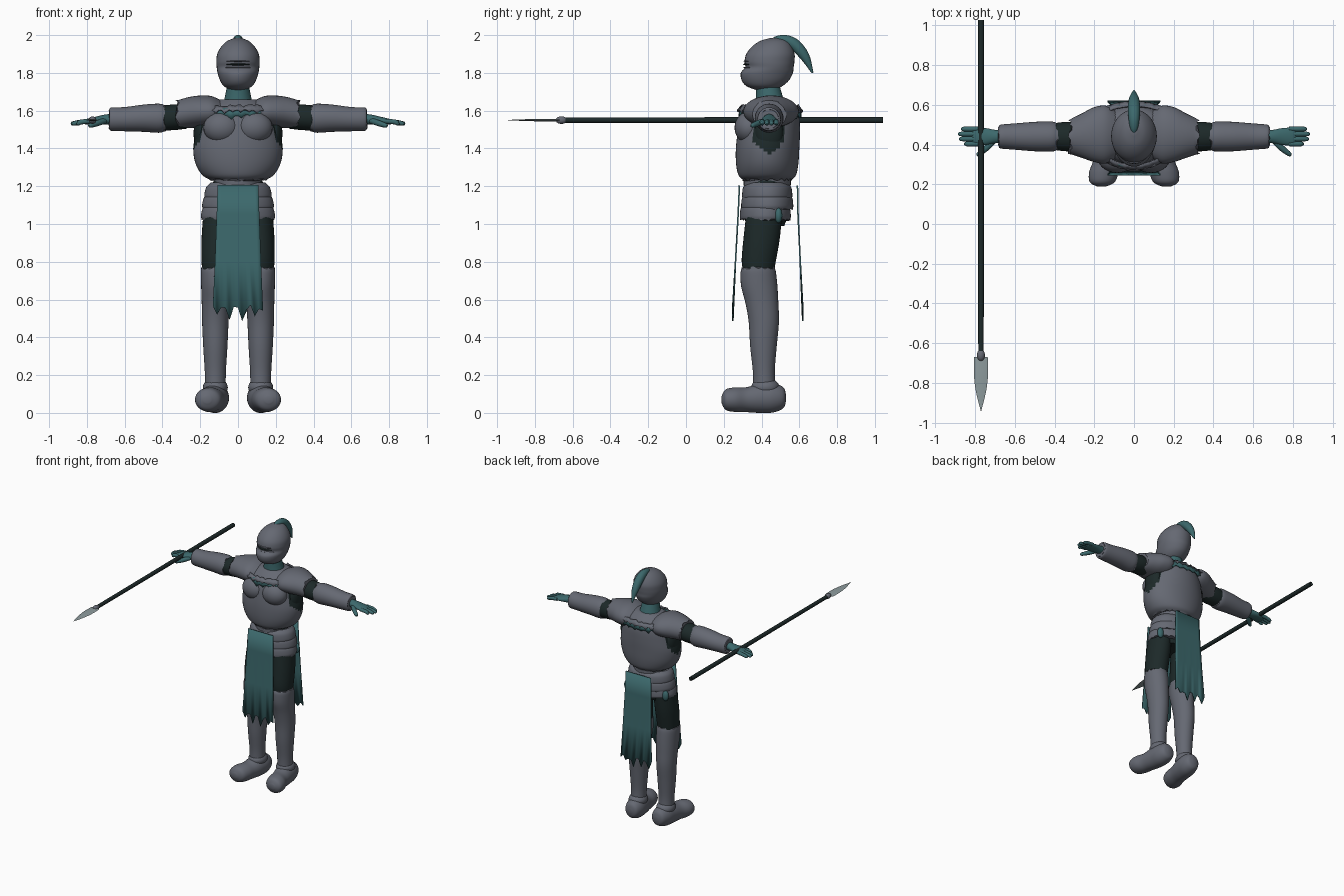
import bpy, bmesh, math, random
from mathutils import Vector

random.seed(4)
scene = bpy.context.scene
if "Cube" in scene.objects:
    bpy.data.objects.remove(scene.objects["Cube"])


def material(name, rgb):
    m = bpy.data.materials.new(name)
    m.use_nodes = True
    m.diffuse_color = (*rgb, 1)
    m.node_tree.nodes["Principled BSDF"].inputs["Base Color"].default_value = (*rgb, 1)
    return m


STEEL = material("steel grey", (0.13, 0.14, 0.17))
TEAL = material("teal cloth", (0.045, 0.14, 0.15))
DARK = material("dark cloth", (0.012, 0.022, 0.022))
BLADE = material("pale blade", (0.27, 0.33, 0.34))
made = []


def finish(name, bm, mat, mirror=False):
    bmesh.ops.recalc_face_normals(bm, faces=bm.faces)
    mesh = bpy.data.meshes.new(name)
    bm.to_mesh(mesh)
    bm.free()
    ob = bpy.data.objects.new(name, mesh)
    mesh.materials.append(mat)
    scene.collection.objects.link(ob)
    if mirror:
        ob.modifiers.new("Mirror", "MIRROR").use_clip = False
        ob.modifiers["Mirror"].use_mirror_merge = False
    made.append(ob)
    return ob


def spline(rows, steps):
    """Smooth interpolation through rows of numbers."""
    out = []
    for i in range(len(rows) - 1):
        a, b, c, d = (Vector(rows[max(0, min(len(rows) - 1, i + k))]) for k in (-1, 0, 1, 2))
        for s in range(steps):
            t = s / steps
            out.append(b + (c - a) * t / 2 + (a * 2 - b * 5 + c * 4 - d) * t * t / 2
                       + (b * 3 - a - c * 3 + d) * t ** 3 / 2)
    return out + [Vector(rows[-1])]


def loft(name, mat, axis, rows, mirror=False, rag_start=0, rag_end=0, n=32, steps=5):
    """Ellipse rings along an axis: position, two centres, two radii."""
    bm = bmesh.new()
    rings = []
    data = spline(rows, steps)
    for i, (t, a, b, ra, rb) in enumerate(data):
        rag = rag_start if i == 0 else rag_end if i == len(data) - 1 else 0
        ring = []
        for k in range(n):
            ang = math.tau * k / n
            u, v = a + ra * math.cos(ang), b + rb * math.sin(ang)
            w = t + random.uniform(-rag, rag)
            ring.append(bm.verts.new({"x": (w, u, v), "y": (u, w, v), "z": (u, v, w)}[axis]))
        rings.append(ring)
    for r, q in zip(rings, rings[1:]):
        for k in range(n):
            bm.faces.new((r[k], r[(k + 1) % n], q[(k + 1) % n], q[k]))
    bm.faces.new(rings[0])
    bm.faces.new(rings[-1])
    return finish(name, bm, mat, mirror)


def ball(name, mat, centre, radii, mirror=False):
    bm = bmesh.new()
    bmesh.ops.create_uvsphere(bm, u_segments=28, v_segments=16, radius=1)
    for v in bm.verts:
        v.co = Vector(c + r * x for c, r, x in zip(centre, radii, v.co))
    return finish(name, bm, mat, mirror)


def tube(name, mat, points, mirror=False):
    """Round tube through x, y, z, radius points."""
    bm = bmesh.new()
    path = spline(points, 6)
    rings = []
    for i, p in enumerate(path):
        tan = (path[min(i + 1, len(path) - 1)] - path[max(i - 1, 0)]).to_3d()
        rot = tan.to_track_quat("Z", "X")
        rings.append([bm.verts.new(p.to_3d() + rot @ Vector(
            (p[3] * math.cos(math.tau * k / 14), p[3] * math.sin(math.tau * k / 14), 0))) for k in range(14)])
    for r, q in zip(rings, rings[1:]):
        for k in range(14):
            bm.faces.new((r[k], r[(k + 1) % 14], q[(k + 1) % 14], q[k]))
    bm.faces.new(rings[0])
    bm.faces.new(rings[-1])
    return finish(name, bm, mat, mirror)


def cloth(name, mat, rows, rag, top_rag=0, cols=12, bow=0):
    """Hanging sheet from rows of height, half width and depth, with a torn hem."""
    bm = bmesh.new()
    grid = []
    for i, (z, half, y) in enumerate(rows):
        line = []
        for k in range(cols + 1):
            u = 2 * k / cols - 1
            drop = 0
            if i == len(rows) - 1:
                drop = rag * (0.5 + random.random() / 2 if k % 3 == 1 else random.random() * 0.4)
            if i == 0:
                drop = random.uniform(-top_rag, top_rag)
            line.append(bm.verts.new((half * u, y + bow * u * u, z - drop)))
        grid.append(line)
    for r, q in zip(grid, grid[1:]):
        for k in range(cols):
            bm.faces.new((r[k], r[k + 1], q[k + 1], q[k]))
    ob = finish(name, bm, mat)
    mod = ob.modifiers.new("Thickness", "SOLIDIFY")
    mod.thickness, mod.offset = 0.008, 0
    return ob


# Helmet, visor slit, plume and neck
loft("helmet", STEEL, "z", [
    (1.71, 0, .42, .04, .05), (1.73, 0, .415, .075, .095), (1.76, 0, .42, .095, .125),
    (1.8, 0, .428, .108, .138), (1.83, 0, .442, .113, .128), (1.86, 0, .442, .115, .132),
    (1.9, 0, .447, .11, .128), (1.94, 0, .455, .088, .105), (1.97, 0, .465, .055, .07),
    (1.985, 0, .47, .015, .02)])
ball("visor_slit", DARK, (0, .405, 1.845), (.088, .103, .011))
for z in (1.828, 1.862):
    ball("visor_rim", STEEL, (0, .408, z), (.092, .105, .009))
tube("plume", TEAL, [(0, .45, 1.965, .008), (0, .48, 1.975, .02), (0, .53, 1.972, .028),
                     (0, .58, 1.945, .031), (0, .63, 1.885, .025), (0, .67, 1.8, .005)])
loft("neck", TEAL, "z", [(1.6, 0, .45, .1, .09), (1.65, 0, .445, .075, .075), (1.75, 0, .43, .055, .06)])

# Breastplate, with dark cloth showing at the armpits
torso = loft("breastplate", STEEL, "z", [
    (1.235, 0, .43, .15, .13), (1.26, 0, .43, .19, .153), (1.32, 0, .43, .225, .165),
    (1.4, 0, .432, .237, .168), (1.48, 0, .438, .222, .165), (1.56, 0, .445, .2, .155),
    (1.62, 0, .45, .17, .13), (1.66, 0, .45, .1, .08)], rag_start=.01, n=48)
torso.data.materials.append(DARK)
for f in torso.data.polygons:
    c = f.center
    if abs(c.x) > .15 and abs(c.y - .44) < .08 and c.z > 1.36 + abs(c.y - .44):
        f.material_index = 1
ball("chest_plate", STEEL, (.085, .335, 1.51), (.098, .078, .085), True)
ball("armpit_cloth", DARK, (.19, .44, 1.48), (.045, .075, .11), True)

# Torn collar bands over a teal scarf
for side, y, bow in (("front", .29, .06), ("back", .6, -.04)):
    out = -.008 if side == "front" else .008
    cloth(side + "_scarf", TEAL, [(1.61, .16, y + out / 2), (1.58, .165, y + out)], .03, .005, 18, bow)
    cloth(side + "_collar", STEEL, [(1.625, .17, y - out), (1.605, .175, y + 2 * out)], .02, .008, 24, bow)

# Arms, hands and fingers
loft("shoulder_plate", STEEL, "x", [
    (.08, .45, 1.59, .11, .06), (.14, .45, 1.595, .145, .082), (.2, .45, 1.595, .138, .085),
    (.26, .445, 1.59, .113, .082), (.32, .44, 1.58, .088, .075)], True, rag_end=.012)
loft("upper_arm", DARK, "x", [(.27, .44, 1.57, .07, .065), (.34, .44, 1.565, .074, .068),
                              (.42, .44, 1.56, .065, .065)], True)
loft("forearm_plate", STEEL, "x", [
    (.39, .44, 1.56, .07, .07), (.42, .44, 1.56, .076, .077), (.5, .44, 1.56, .074, .072),
    (.6, .44, 1.555, .066, .064), (.67, .44, 1.555, .06, .062), (.68, .44, 1.555, .05, .05)],
    True, rag_start=.01, rag_end=.006)
loft("hand", TEAL, "x", [(.65, .44, 1.555, .03, .028), (.7, .44, 1.553, .034, .027),
                         (.75, .44, 1.548, .043, .021), (.8, .44, 1.542, .044, .015),
                         (.815, .44, 1.54, .035, .01)], True)
for i in range(4):
    y = .403 + i * .025
    tip = (.855, .88, .885, .87)[i]
    tube("finger", TEAL, [(.78, y, 1.545, .012), (.83, y, 1.54, .013),
                          (tip - .01, y, 1.532, .011), (tip, y, 1.53, .004)], True)
tube("thumb", TEAL, [(.7, .425, 1.548, .015), (.74, .385, 1.535, .016),
                     (.78, .353, 1.522, .012), (.79, .343, 1.52, .004)], True)

# Hips and overlapping waist plates
loft("hips", DARK, "z", [(.99, 0, .42, .13, .1), (1.08, 0, .425, .165, .12), (1.26, 0, .43, .12, .11)])
loft("belt", STEEL, "z", [(1.205, 0, .43, .125, .125), (1.24, 0, .43, .13, .125)], rag_start=.006)
for z, half, deep, y in ((1.135, .178, .133, .43), (1.08, .19, .138, .43), (1.025, .196, .135, .42)):
    loft("waist_plate", STEEL, "z", [
        (z, 0, y, half - .004, deep - .002), (z + .02, 0, y, half, deep),
        (z + .06, 0, y, half - .01, deep - .006), (z + .085, 0, y, half - .035, deep - .03)],
        rag_start=.009, n=48)
ball("hip_cloth", TEAL, (.165, .49, 1.045), (.025, .02, .04), True)

# Front and back tabards
cloth("front_tabard", TEAL, [(1.205, .108, .283), (1.05, .113, .276), (.8, .122, .262), (.57, .133, .248)], .085)
cloth("back_tabard", TEAL, [(1.205, .108, .59), (1.05, .113, .593), (.8, .122, .605), (.57, .133, .618)], .085)

# Legs and boots
loft("thigh", DARK, "z", [(.72, .115, .385, .07, .075), (.8, .115, .385, .078, .09),
                          (.92, .113, .4, .08, .096), (1.06, .105, .415, .078, .095)], True)
loft("leg_plate", STEEL, "z", [
    (.13, .12, .415, .055, .06), (.22, .12, .412, .056, .058), (.35, .12, .41, .064, .07),
    (.48, .12, .412, .07, .08), (.58, .118, .402, .074, .087), (.67, .116, .388, .079, .096),
    (.74, .116, .383, .081, .094), (.765, .116, .383, .079, .088)], True, rag_end=.012)
ball("ankle", STEEL, (.12, .42, .135), (.066, .075, .05), True)
loft("boot", STEEL, "y", [
    (.53, .115, .08, .015, .015), (.515, .115, .08, .05, .055), (.46, .118, .08, .07, .078),
    (.39, .125, .077, .071, .077), (.32, .137, .07, .068, .066), (.26, .152, .07, .074, .065),
    (.21, .16, .07, .062, .054), (.188, .163, .07, .02, .018)], True)

# Spear lying level across the right hand
SX, SZ = -.77, 1.55
tube("spear_shaft", DARK, [(SX, -.67, SZ, .014), (SX, .92, SZ, .016), (SX, .935, SZ, .013), (SX, .942, SZ, .004)])
ball("spear_socket", STEEL, (SX, -.66, SZ), (.02, .03, .02))
loft("spear_blade", BLADE, "y", [(-.67, SX, SZ, .034, .006), (-.75, SX, SZ, .036, .007),
                                 (-.84, SX, SZ, .026, .005), (-.942, SX, SZ, .001, .001)], n=4)

# Smooth shading with sharp edges kept
bpy.ops.object.select_all(action="DESELECT")
for ob in made:
    ob.select_set(True)
bpy.context.view_layer.objects.active = made[0]
bpy.ops.object.shade_smooth_by_angle(angle=math.radians(40))
